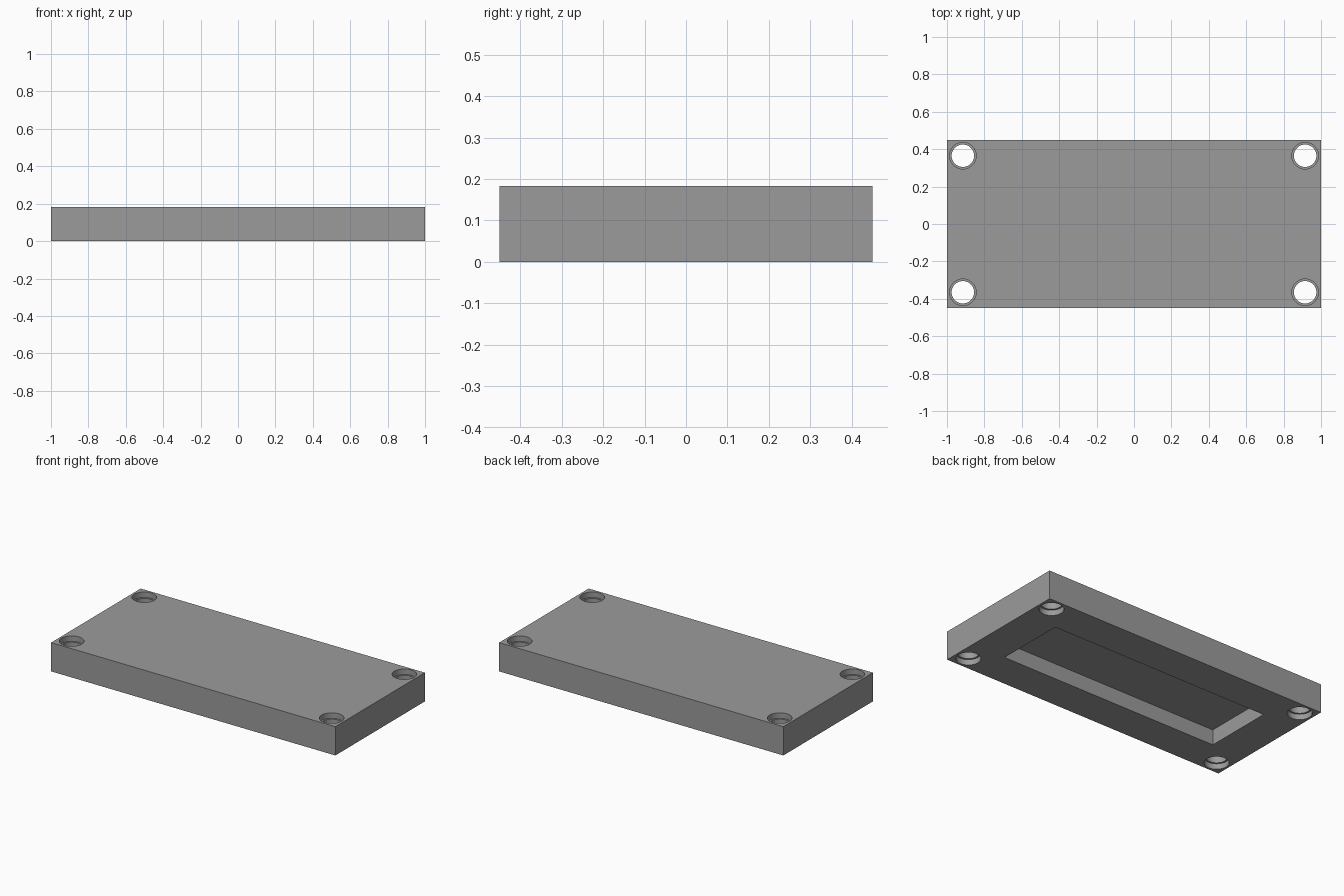
import bpy

if "Cube" in bpy.data.objects:
    bpy.data.objects.remove(bpy.data.objects["Cube"])

L, W, H = 2.0, 0.90, 0.183      # plate size
HX, HY = 0.915, 0.365           # screw hole positions
R_BORE, R_SEAT, SEAT = 0.06, 0.071, 0.035
POCKET = (1.535, 0.445, 0.097)  # underside recess

grey = bpy.data.materials.new("grey")
grey.diffuse_color = (0.33, 0.33, 0.33, 1)
grey.use_nodes = True
grey.node_tree.nodes["Principled BSDF"].inputs["Base Color"].default_value = grey.diffuse_color


def box(name, size, z):
    bpy.ops.mesh.primitive_cube_add(size=1, location=(0, 0, z))
    ob = bpy.context.object
    ob.name = name
    ob.scale = size
    bpy.ops.object.transform_apply(location=True, rotation=False, scale=True)
    ob.data.materials.append(grey)
    return ob


def drill(name, x, y, r, z0, z1):
    bpy.ops.mesh.primitive_cylinder_add(vertices=48, radius=r, depth=z1 - z0,
                                        location=(x, y, (z0 + z1) / 2))
    bpy.context.object.name = name
    bpy.context.object.data.materials.append(grey)
    return bpy.context.object


# Plate body
plate = box("plate", (L, W, H), H / 2)

# Rectangular recess in the underside
cutters = [box("pocket_cutter", (POCKET[0], POCKET[1], POCKET[2] + 0.1),
               (POCKET[2] - 0.1) / 2)]

# Corner holes, widened at both ends
for x in (-HX, HX):
    for y in (-HY, HY):
        cutters.append(drill("bore_cutter", x, y, R_BORE, -0.1, H + 0.1))
        cutters.append(drill("top_seat_cutter", x, y, R_SEAT, H - SEAT, H + 0.1))
        cutters.append(drill("bottom_seat_cutter", x, y, R_SEAT, -0.1, SEAT))

bpy.ops.object.select_all(action='DESELECT')
plate.select_set(True)
bpy.context.view_layer.objects.active = plate
for c in cutters:
    m = plate.modifiers.new("cut", 'BOOLEAN')
    m.operation = 'DIFFERENCE'
    m.solver = 'EXACT'
    m.object = c
    bpy.ops.object.modifier_apply(modifier=m.name)
for c in cutters:
    bpy.data.objects.remove(c, do_unlink=True)

# Smooth bores, crisp edges
bpy.ops.object.shade_smooth_by_angle()
